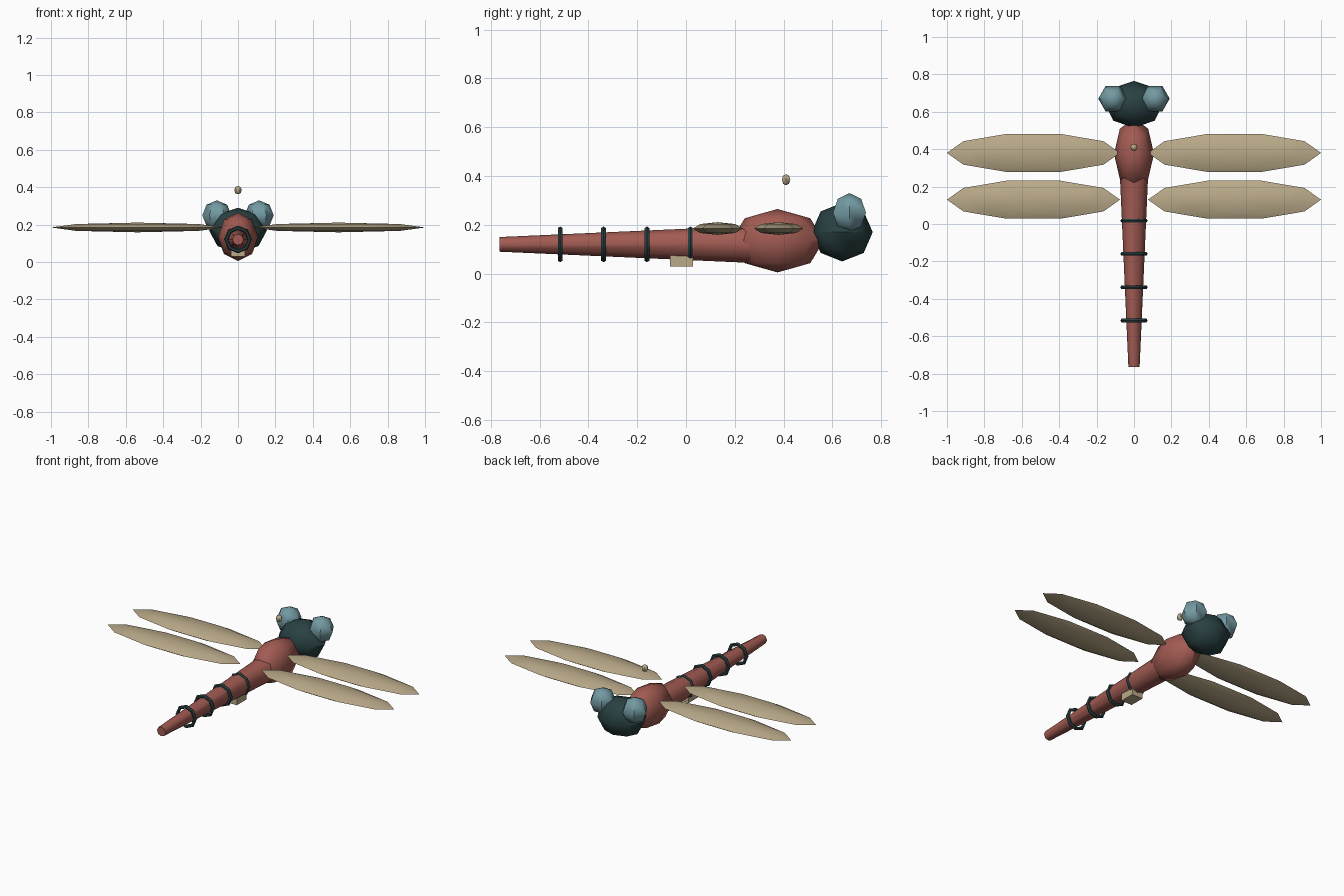
import bpy
import math
from mathutils import Matrix

if "Cube" in bpy.data.objects:
    bpy.data.objects.remove(bpy.data.objects["Cube"], do_unlink=True)


def make_material(name, rgb):
    mat = bpy.data.materials.new(name)
    mat.use_nodes = True
    mat.diffuse_color = (*rgb, 1)
    mat.node_tree.nodes["Principled BSDF"].inputs["Base Color"].default_value = (*rgb, 1)
    return mat


RED = make_material("dusty_red", (0.36, 0.105, 0.085))
DARK = make_material("dark_teal", (0.022, 0.052, 0.055))
BLUE = make_material("pale_blue", (0.17, 0.32, 0.36))
TAN = make_material("tan", (0.49, 0.40, 0.25))


def finish(name, mat, smooth=True):
    ob = bpy.context.object
    ob.name = name
    ob.data.materials.append(mat)
    if smooth:
        bpy.ops.object.shade_smooth_by_angle(angle=math.radians(50))
    return ob


def ellipsoid(name, mat, center, radii, segments):
    bpy.ops.mesh.primitive_uv_sphere_add(segments=segments, ring_count=4, radius=1)
    ob = bpy.context.object
    # put a vertex on the x axis, then stretch
    ob.data.transform(Matrix.Diagonal((*radii, 1)) @ Matrix.Rotation(-math.pi / 2, 4, "Z"))
    ob.location = center
    return finish(name, mat)


# Head and thorax
ellipsoid("head", DARK, (0, 0.64, 0.17), (0.155, 0.125, 0.12), 8)
ellipsoid("thorax", RED, (0, 0.375, 0.135), (0.107, 0.19, 0.13), 8)

# Tapered tail running back from the thorax
tail_start, tail_end = 0.27, -0.765
bpy.ops.mesh.primitive_cone_add(
    vertices=8, radius1=0.076, radius2=0.03, depth=tail_start - tail_end,
    location=(0, (tail_start + tail_end) / 2, 0.12), rotation=(math.pi / 2, 0, 0))
finish("tail", RED)

# Rings around the tail
for i in range(4):
    bpy.ops.mesh.primitive_torus_add(
        major_segments=8, minor_segments=6, major_radius=0.062, minor_radius=0.011,
        location=(0, 0.018 - 0.178 * i, 0.12), rotation=(math.pi / 2, 0, 0))
    finish(f"tail_ring_{i + 1}", DARK)

# Paired eyes and wings
for side, sx in (("left", 1), ("right", -1)):
    ellipsoid(f"{side}_eye", BLUE, (sx * 0.113, 0.67, 0.25), (0.078, 0.078, 0.08), 6)
    for label, y in (("front", 0.38), ("rear", 0.13)):
        ellipsoid(f"{side}_{label}_wing", TAN, (sx * 0.5375, y, 0.185),
                  (0.4625, 0.107, 0.026), 10)

# Floating bead above the thorax and small block under the tail
ellipsoid("bead", TAN, (0, 0.41, 0.385), (0.02, 0.02, 0.023), 6)
bpy.ops.mesh.primitive_cube_add(size=1, location=(0, -0.018, 0.051))
block = finish("belly_block", TAN, smooth=False)
block.scale = (0.075, 0.095, 0.045)
